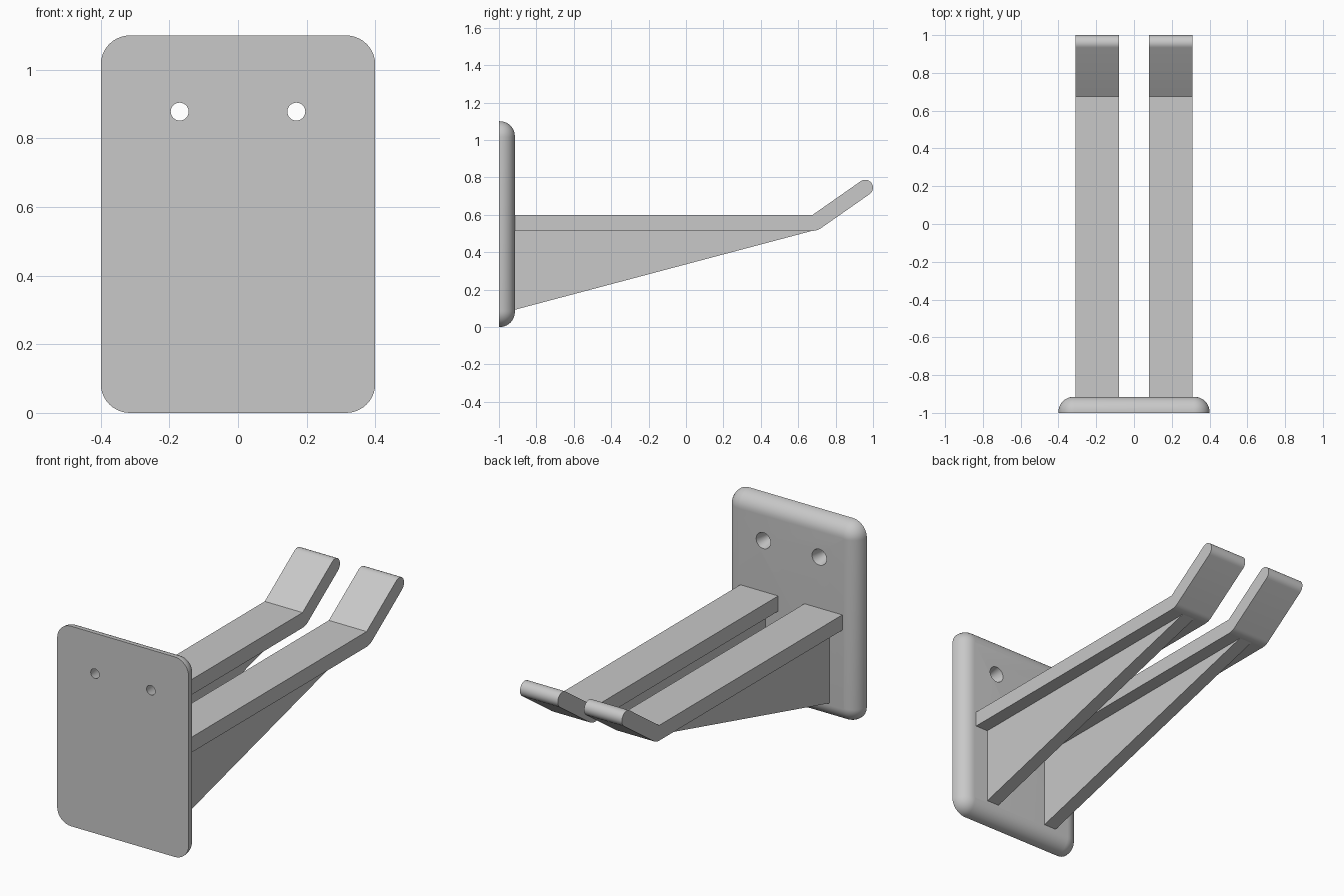
import bpy, bmesh
from math import sin, cos, radians, pi
from mathutils import Matrix, Vector

cube = bpy.data.objects.get("Cube")
if cube:
    bpy.data.objects.remove(cube, do_unlink=True)

grey = bpy.data.materials.new("light_grey")
grey.use_nodes = True
colour = (0.58, 0.58, 0.58, 1)
grey.diffuse_color = colour
grey.node_tree.nodes["Principled BSDF"].inputs["Base Color"].default_value = colour


def add_object(name, bm):
    bmesh.ops.recalc_face_normals(bm, faces=bm.faces)
    mesh = bpy.data.meshes.new(name)
    bm.to_mesh(mesh)
    bm.free()
    mesh.materials.append(grey)
    obj = bpy.data.objects.new(name, mesh)
    bpy.context.collection.objects.link(obj)
    return obj


def activate(obj):
    bpy.ops.object.select_all(action='DESELECT')
    obj.select_set(True)
    bpy.context.view_layer.objects.active = obj


def smooth(obj):
    activate(obj)
    bpy.ops.object.shade_smooth_by_angle(angle=radians(30))


def arc(centre, radius, start, end, steps):
    """Points (y, z) along an arc, angles in degrees."""
    return [(centre[0] + radius * cos(a), centre[1] + radius * sin(a))
            for a in (radians(start + (end - start) * i / steps) for i in range(steps + 1))]


def extrude_x(name, profile, x0, x1):
    """Extrude a (y, z) profile between two x positions and mirror it."""
    bm = bmesh.new()
    face = bm.faces.new([bm.verts.new((x0, y, z)) for y, z in profile])
    geom = bmesh.ops.extrude_face_region(bm, geom=[face])["geom"]
    bmesh.ops.translate(bm, vec=(x1 - x0, 0, 0),
                        verts=[g for g in geom if isinstance(g, bmesh.types.BMVert)])
    obj = add_object(name, bm)
    activate(obj)
    obj.modifiers.new("Mirror", 'MIRROR')
    bpy.ops.object.modifier_apply(modifier="Mirror")
    smooth(obj)
    return obj


# Wall plate: stacked rounded rectangles, quarter-round towards the arms
HALF_W, HEIGHT, CORNER, EDGE = 0.4, 1.1, 0.085, 0.08
FRONT, BACK = -1.0, -0.915
levels = [(FRONT, 0)] + [(BACK - EDGE + EDGE * sin(a), EDGE * (1 - cos(a)))
                         for a in (pi / 2 * i / 10 for i in range(11))]
bm = bmesh.new()
rings = []
for y, inset in levels:
    outline = []
    for k, (sx, sz) in enumerate([(1, 1), (-1, 1), (-1, -1), (1, -1)]):
        centre = (sx * (HALF_W - CORNER), HEIGHT / 2 + sz * (HEIGHT / 2 - CORNER))
        outline += arc(centre, CORNER - inset, 90 * k, 90 * k + 90, 10)
    rings.append([bm.verts.new((x, y, z)) for x, z in outline])
for low, high in zip(rings, rings[1:]):
    for i in range(len(low)):
        j = (i + 1) % len(low)
        bm.faces.new((low[i], low[j], high[j], high[i]))
bm.faces.new(rings[0])
bm.faces.new(rings[-1])
plate = add_object("wall_plate", bm)

# Tapered screw holes, wider on the arm side
bm = bmesh.new()
for x in (-0.17, 0.17):
    bmesh.ops.create_cone(bm, cap_ends=True, segments=32, radius1=0.024, radius2=0.046, depth=0.105,
                          matrix=Matrix.Translation((x, (FRONT + BACK) / 2, 0.878))
                          @ Matrix.Rotation(-pi / 2, 4, 'X'))
cutter = add_object("screw_hole_cutter", bm)
cutter.hide_render = True
activate(plate)
cut = plate.modifiers.new("Holes", 'BOOLEAN')
cut.operation, cut.solver, cut.object = 'DIFFERENCE', 'EXACT', cutter
bpy.ops.object.modifier_apply(modifier="Holes")
bpy.data.objects.remove(cutter, do_unlink=True)
smooth(plate)

# Arms: flat bars with an upturned, rounded tip
THICK, TILT, TOP, TIP = 0.084, 35, 0.598, 0.958
bend = Vector((0.675, TOP))
along = Vector((cos(radians(TILT)), sin(radians(TILT))))
middle = bend + Vector((along.y, -along.x)) * THICK / 2
tip = middle + along * ((TIP - middle.x) / along.x)
profile = [(BACK, TOP), (BACK, TOP - THICK)]
profile += arc(bend, THICK, -90, TILT - 90, 6)
profile += arc(tip, THICK / 2, TILT - 90, TILT + 90, 16)
profile.append(tuple(bend))
extrude_x("arms", profile, 0.08, 0.31)

# Triangular ribs centred under the arms
under = TOP - THICK
extrude_x("support_ribs", [(BACK, under), (BACK, 0.092), (0.675, under)], 0.157, 0.233)
